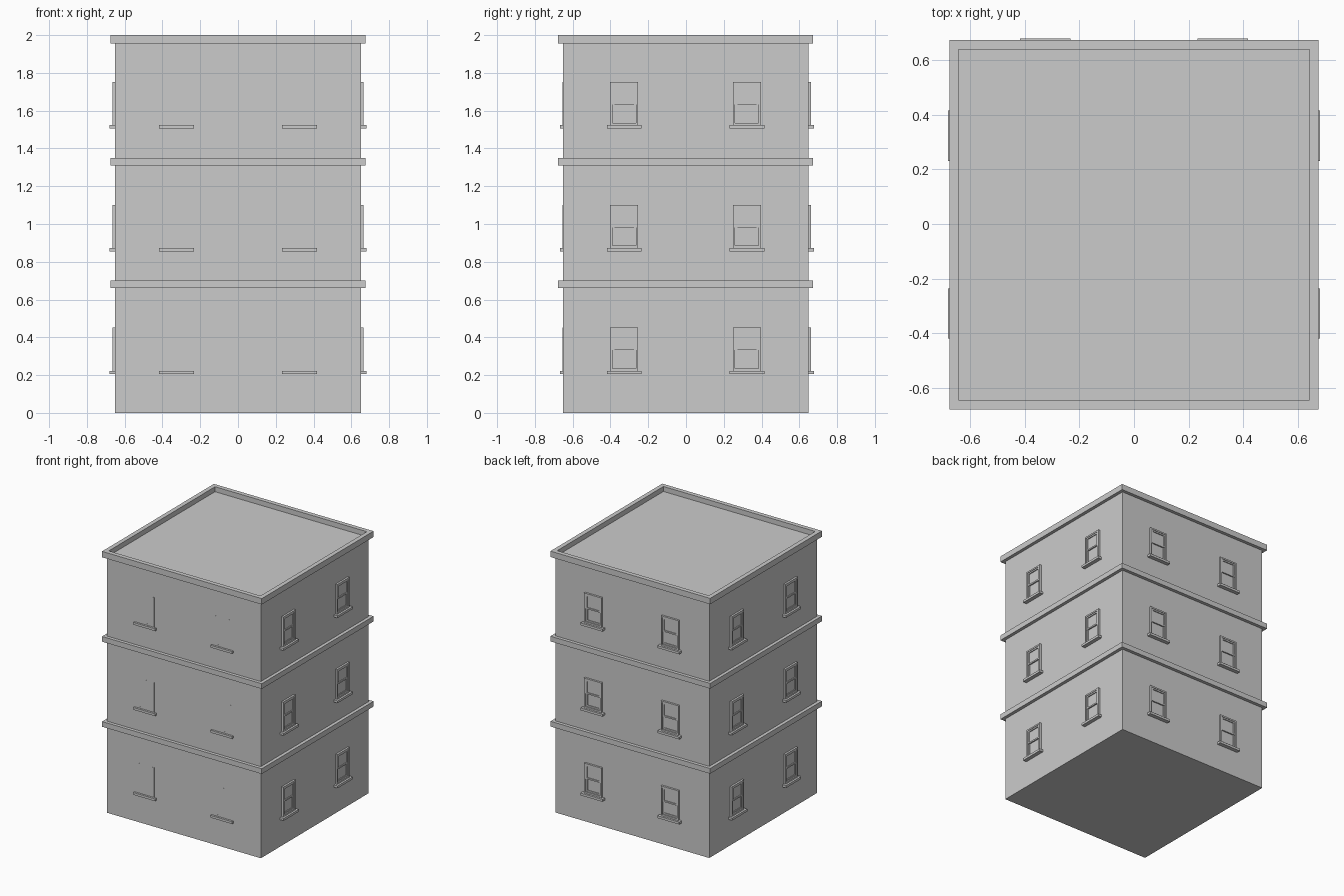
import bpy, bmesh
from math import radians
from mathutils import Matrix, Vector

if "Cube" in bpy.data.objects:
    bpy.data.objects.remove(bpy.data.objects["Cube"])

CY = -0.0025          # building axis in y
HALF = 0.65           # half wall width
FLOOR = 0.65          # storey height


def add_box(bm, x, y, z):
    """Box from (min, max) pairs."""
    size = [b - a for a, b in (x, y, z)]
    mid = Vector([(a + b) / 2 for a, b in (x, y, z)])
    bmesh.ops.create_cube(bm, size=1, matrix=Matrix.Translation(mid) @ Matrix.Diagonal((*size, 1)))


def add_frame(bm, w, z0, z1, bar, y):
    """Rectangular frame standing in the xz plane, w = half width."""
    for s in (-1, 1):
        add_box(bm, sorted((s * w, s * (w - bar))), y, (z0, z1))
    for a in (z0, z1 - bar):
        add_box(bm, (-w + bar, w - bar), y, (a, a + bar))


def to_mesh(bm, name):
    me = bpy.data.meshes.new(name)
    bm.to_mesh(me)
    bm.free()
    return me


def add_object(me, name, loc=(0, 0, 0)):
    ob = bpy.data.objects.new(name, me)
    ob.location = loc
    bpy.context.collection.objects.link(ob)
    return ob


# Walls
bm = bmesh.new()
add_box(bm, (-HALF, HALF), (-HALF, HALF), (0, 1.96))
add_object(to_mesh(bm, "walls"), "walls", (0, CY, 0))

# Floor bands
for i in (1, 2):
    bm = bmesh.new()
    add_box(bm, (-0.675, 0.675), (-0.675, 0.675), (FLOOR * i + 0.01, FLOOR * i + 0.05))
    add_object(to_mesh(bm, "floor_band"), "floor_band", (0, CY, 0))

# Roof parapet: slab whose top is inset and pushed down to the roof surface
bm = bmesh.new()
add_box(bm, (-0.675, 0.675), (-0.675, 0.675), (1.955, 2.0))
top = max(bm.faces, key=lambda f: f.calc_center_median().z)
bmesh.ops.inset_region(bm, faces=[top], thickness=0.0475)
inner = bmesh.ops.extrude_discrete_faces(bm, faces=[top])["faces"][0]
bmesh.ops.translate(bm, verts=inner.verts, vec=(0, 0, -0.038))
bmesh.ops.recalc_face_normals(bm, faces=bm.faces)
add_object(to_mesh(bm, "roof_parapet"), "roof_parapet", (0, CY, 0))

# Double-hung window, -y outward, wall surface at y = 0
bm = bmesh.new()
add_box(bm, (-0.092, 0.092), (-0.03, 0.01), (0.205, 0.223))              # sill
add_frame(bm, 0.074, 0.223, 0.451, 0.012, (-0.015, 0.01))                # casing
add_frame(bm, 0.062, 0.332, 0.439, 0.011, (-0.011, 0.01))                # upper sash
add_frame(bm, 0.062, 0.235, 0.343, 0.011, (-0.006, 0.01))                # lower sash
add_box(bm, (-0.051, 0.051), (-0.004, 0.01), (0.343, 0.428))             # upper pane
add_box(bm, (-0.051, 0.051), (-0.001, 0.01), (0.246, 0.332))             # lower pane
window = to_mesh(bm, "window")

# Windows on all four walls; those in front sit deeper, nearly flush
for side, angle in (("front", 0), ("right", 90), ("back", 180), ("left", 270)):
    depth = HALF - (0.0148 if side == "front" else 0)
    rot = Matrix.Rotation(radians(angle), 4, "Z")
    for level in range(3):
        for x in (-0.325, 0.325):
            p = rot @ Vector((x, -depth, FLOOR * level))
            ob = add_object(window, f"{side}_window", p + Vector((0, CY, 0)))
            ob.rotation_euler.z = radians(angle)
